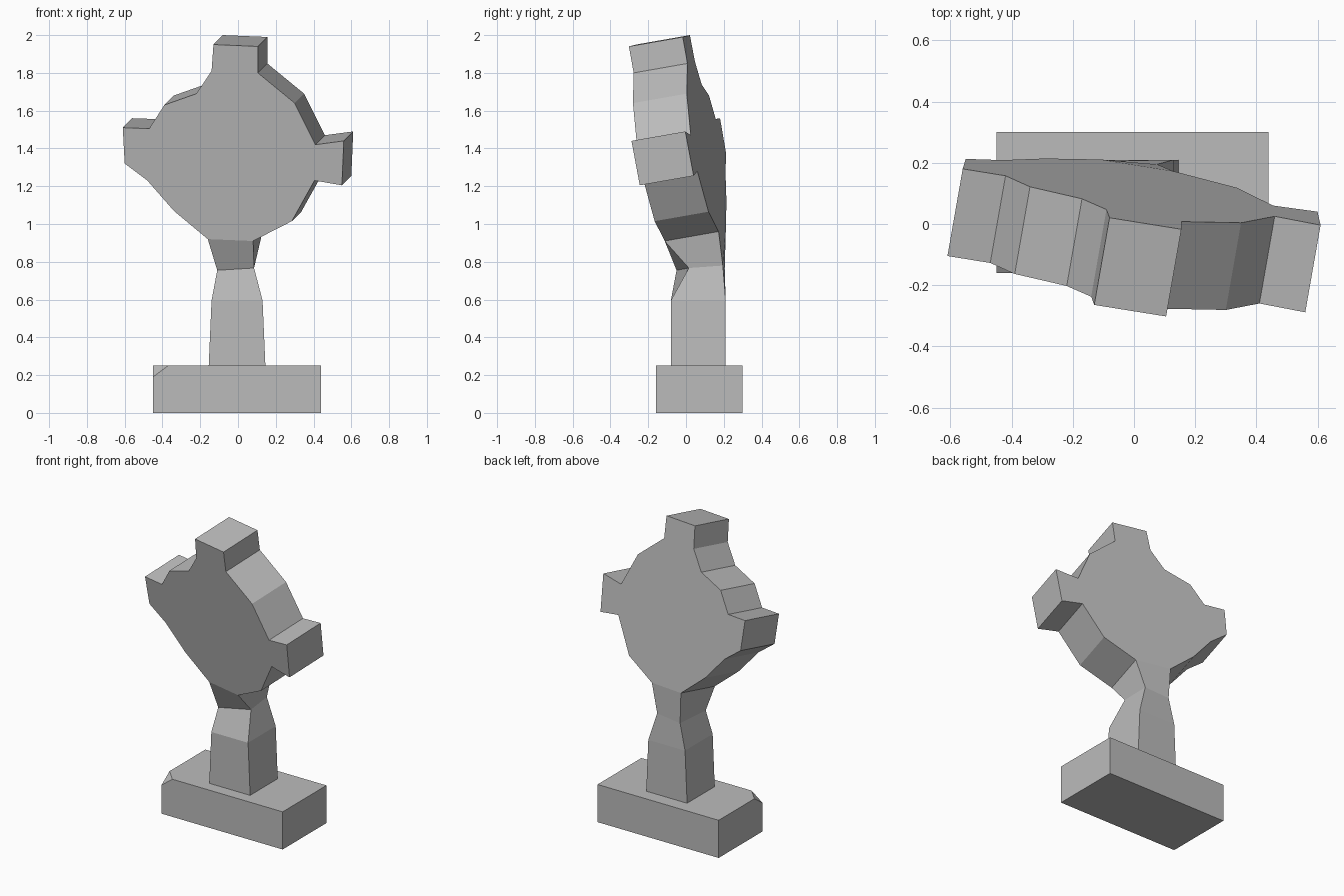
import bpy
import bmesh
from mathutils import Vector

cube = bpy.data.objects.get("Cube")
if cube:
    bpy.data.objects.remove(cube, do_unlink=True)

# One plain stone colour
stone = bpy.data.materials.new("grey_stone")
stone.use_nodes = True
stone.diffuse_color = (0.5, 0.5, 0.5, 1)
stone.node_tree.nodes["Principled BSDF"].inputs["Base Color"].default_value = (0.5, 0.5, 0.5, 1)


def finish(name, bm):
    """Turn a bmesh into a flat shaded stone object."""
    bmesh.ops.recalc_face_normals(bm, faces=bm.faces)
    mesh = bpy.data.meshes.new(name)
    bm.to_mesh(mesh)
    bm.free()
    mesh.materials.append(stone)
    obj = bpy.data.objects.new(name, mesh)
    bpy.context.collection.objects.link(obj)
    return obj


def on_head(x, z):
    """Point on the leaning, twisted front plane of the cross head."""
    return Vector((x, -0.2 - 0.168 * x - 0.18 * (z - 1.47), z))


THICKNESS = Vector((0.05, 0.285, 0.05))

# Plinth: a block with one chipped front corner
bm = bmesh.new()
bmesh.ops.create_cube(bm, size=1)
for v in bm.verts:
    v.co = Vector((v.co.x * 0.89 - 0.005, v.co.y * 0.46 + 0.07, v.co.z * 0.25 + 0.125))
chip = [Vector(p) for p in ((-0.37, -0.16, 0.25), (-0.45, -0.16, 0.19), (-0.45, -0.075, 0.25))]
normal = (chip[1] - chip[0]).cross(chip[2] - chip[0])
if normal.z < 0:
    normal.negate()
cut = bmesh.ops.bisect_plane(bm, geom=bm.verts[:] + bm.edges[:] + bm.faces[:],
                             plane_co=chip[0], plane_no=normal, clear_outer=True)
rim = [e for e in cut["geom_cut"] if isinstance(e, bmesh.types.BMEdge)]
bmesh.ops.holes_fill(bm, edges=rim)
finish("plinth", bm)

# Cross head: ringed cross outline pushed back along its leaning normal
outline = [
    (-0.13, 1.95), (0.105, 1.94), (0.105, 1.80), (0.30, 1.64), (0.41, 1.42),
    (0.56, 1.44), (0.55, 1.205), (0.405, 1.23), (0.285, 1.015), (0.08, 0.91),
    (-0.16, 0.92), (-0.34, 1.07), (-0.48, 1.23), (-0.60, 1.32), (-0.61, 1.51),
    (-0.47, 1.505), (-0.39, 1.63), (-0.22, 1.69), (-0.14, 1.81),
]
bm = bmesh.new()
front = bm.faces.new([bm.verts.new(on_head(x, z)) for x, z in outline])
back = bmesh.ops.extrude_face_region(bm, geom=[front], use_keep_orig=True)
bmesh.ops.translate(bm, vec=THICKNESS,
                    verts=[v for v in back["geom"] if isinstance(v, bmesh.types.BMVert)])
finish("cross_head", bm)

# Shaft: stacked four-cornered rings, pinched and twisted under the head
left, right = on_head(-0.16, 0.92), on_head(0.08, 0.91)
rings = [
    [(-0.155, -0.08, 0.25), (0.145, -0.08, 0.25), (0.145, 0.21, 0.25), (-0.155, 0.21, 0.25)],
    [(-0.14, -0.08, 0.595), (0.13, -0.08, 0.595), (0.13, 0.21, 0.595), (-0.14, 0.21, 0.595)],
    [(-0.11, -0.05, 0.755), (0.085, 0.015, 0.767), (0.075, 0.195, 0.78), (-0.10, 0.205, 0.765)],
    [left, right, right + THICKNESS, left + THICKNESS],
]
bm = bmesh.new()
loops = [[bm.verts.new(p) for p in ring] for ring in rings]
bm.faces.new(loops[0])
bm.faces.new(loops[-1])
for low, high in zip(loops, loops[1:]):
    for i in range(4):
        j = (i + 1) % 4
        bm.faces.new((low[i], low[j], high[j], high[i]))
finish("shaft", bm)
